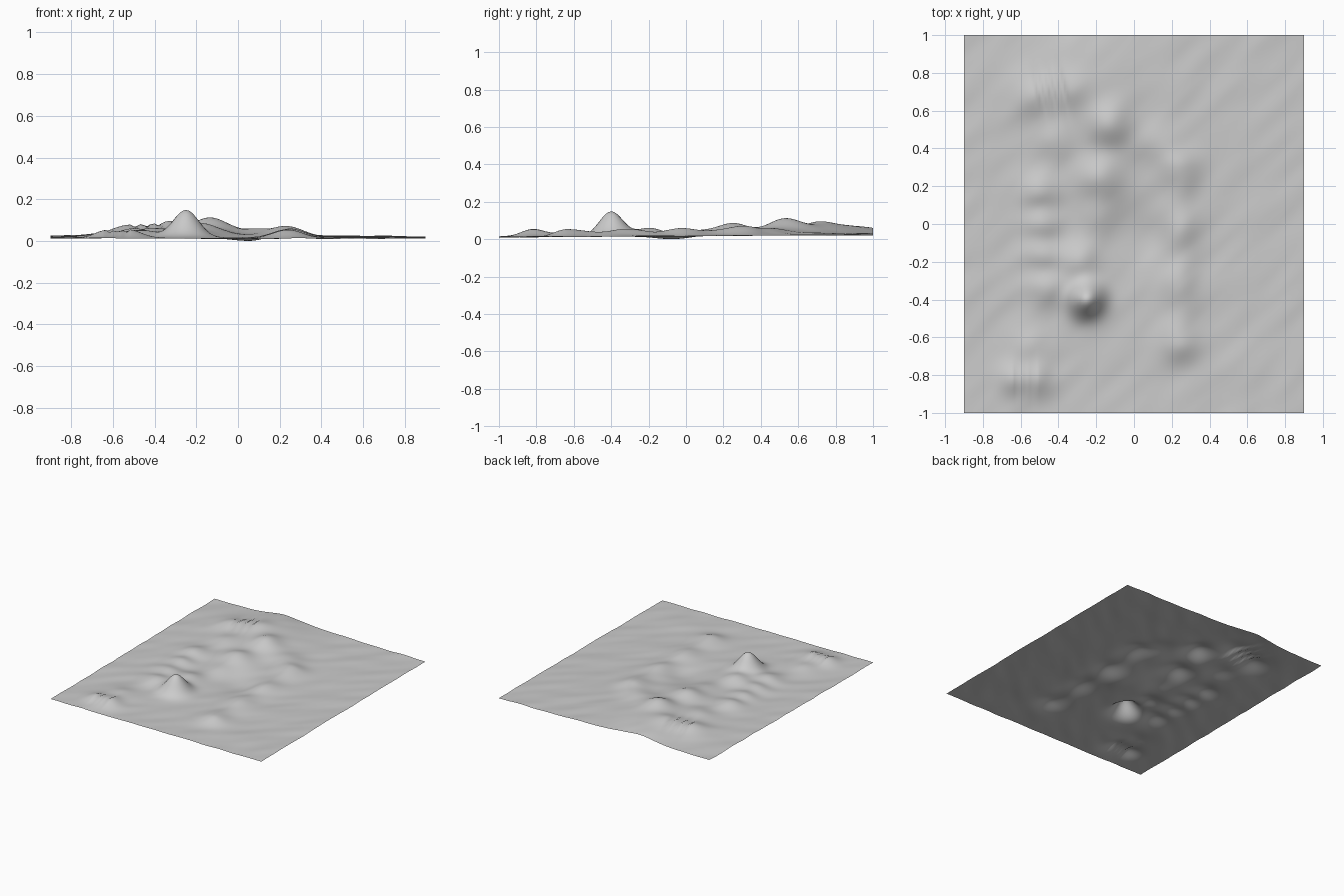
import bpy, bmesh
from math import cos, exp
from mathutils import Vector, geometry, noise

cube = bpy.data.objects.get("Cube")
if cube:
    bpy.data.objects.remove(cube, do_unlink=True)


def mound(point, centre, height, spread):
    """Smooth round rise that fades away from its centre."""
    distance = (point - centre).length / spread
    return height * exp(-distance * distance / 2)


def ridge(point, start, end, height, spread):
    """Long rise along a line, with lumps along its crest."""
    nearest, along = geometry.intersect_point_line(point, start, end)
    along = min(max(along, 0), 1)
    crest = start.lerp(end, along)
    lumps = 1 + cos(along * 19) / 4
    return mound(point, crest, height * lumps, spread)


# Landmarks on the ground
main_peak = Vector((-.25, -.4))
north_rise = Vector((-.2, .6))
north_summit = Vector((-.13, .52))
north_west_shelf = [Vector((-.52, .68)), Vector((-.35, .72))]
north_shoulders = [Vector((-.16, .75)), Vector((-.3, .95))]
middle_hill = Vector((-.18, .24))
middle_knolls = [Vector((-.42, .44)), Vector((-.2, .05)), Vector((-.55, -.65))]
saddle = Vector((-.28, -.2))
west_ridge = [Vector((-.47, -.33)), Vector((-.5, .17))]
east_ridge = [Vector((.24, -.63)), Vector((.24, .3))]
east_spur = Vector((.13, .43))
south_ridge = [Vector((-.63, -.82)), Vector((-.52, -.82))]
hollow = Vector((.04, -.05))


def ground_height(point):
    x, y = point
    z = y / 200
    # Northern high ground
    z += mound(point, north_rise, height=.03, spread=.33)
    z += mound(point, north_summit, height=.06, spread=.08)
    z += ridge(point, *north_west_shelf, height=.03, spread=.08)
    for shoulder in north_shoulders:
        z += mound(point, shoulder, height=.025, spread=.12)
    # Central hills and main peak
    z += mound(point, middle_hill, height=.05, spread=.08)
    for knoll in middle_knolls:
        z += mound(point, knoll, height=.02, spread=.07)
    z += mound(point, saddle, height=.04, spread=.07)
    z += mound(point, main_peak, height=.13, spread=.064)
    # Side ridges
    z += ridge(point, *west_ridge, height=.027, spread=.07)
    z += ridge(point, *east_ridge, height=.032, spread=.07)
    z += mound(point, east_spur, height=.025, spread=.08)
    z += ridge(point, *south_ridge, height=.032, spread=.06)
    # Shallow hollow
    z += mound(point, hollow, height=-.02, spread=.09)
    # Fine diagonal ripples
    across, along = (x - y) * 7, (x + y) * 2.5
    z += noise.noise(Vector((across, along, .3))) / 200
    return z


# Ground sheet as a fine grid, standing on its lowest point
bm = bmesh.new()
bmesh.ops.create_grid(bm, x_segments=108, y_segments=120, size=1)
for vert in bm.verts:
    vert.co.x *= .9
    vert.co.z = ground_height(vert.co.xy)
lowest = min(vert.co.z for vert in bm.verts)
bmesh.ops.translate(bm, verts=bm.verts, vec=(0, 0, -lowest))
for face in bm.faces:
    face.smooth = True

mesh = bpy.data.meshes.new("terrain_sheet")
bm.to_mesh(mesh)
bm.free()
terrain = bpy.data.objects.new("terrain_sheet", mesh)
bpy.context.collection.objects.link(terrain)

# Plain grey ground
grey = bpy.data.materials.new("light_grey")
grey.use_nodes = True
colour = (.6, .6, .6, 1)
grey.diffuse_color = colour
grey.node_tree.nodes["Principled BSDF"].inputs["Base Color"].default_value = colour
mesh.materials.append(grey)
